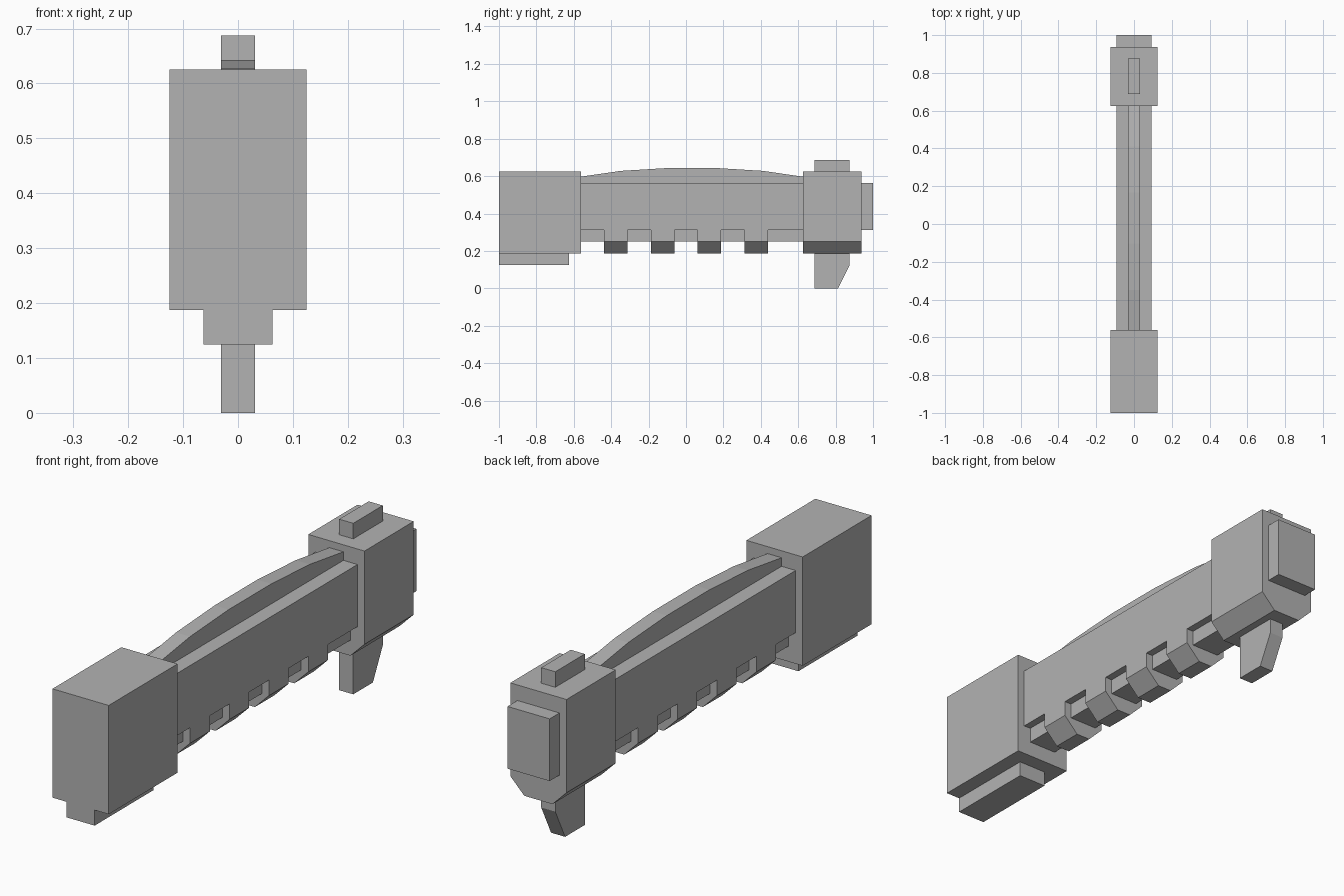
import bpy

cube = bpy.data.objects.get("Cube")
if cube:
    bpy.data.objects.remove(cube, do_unlink=True)

grey = bpy.data.materials.new("plain grey")
grey.use_nodes = True
GREY = (0.45, 0.45, 0.45, 1)
grey.diffuse_color = GREY
grey.node_tree.nodes["Principled BSDF"].inputs["Base Color"].default_value = GREY

U = 1 / 32  # modelling grid unit


def prism(name, points, start, end, axis):
    """Extrude a closed outline: axis 'x' takes (y, z) points, axis 'y' takes (x, z)."""
    def place(p, d):
        return (d, p[0], p[1]) if axis == "x" else (p[0], d, p[1])
    n = len(points)
    verts = [place(p, d) for d in (start, end) for p in points]
    faces = [tuple(range(n))[::-1], tuple(range(n, 2 * n))]
    faces += [(i, (i + 1) % n, (i + 1) % n + n, i + n) for i in range(n)]
    if axis == "y":
        faces = [f[::-1] for f in faces]
    mesh = bpy.data.meshes.new(name)
    mesh.from_pydata(verts, [], faces)
    mesh.materials.append(grey)
    obj = bpy.data.objects.new(name, mesh)
    bpy.context.collection.objects.link(obj)
    return obj


def box(name, half_width, y0, y1, z0, z1):
    return prism(name, [(y0, z0), (y1, z0), (y1, z1), (y0, z1)],
                 -half_width, half_width, "x")


def keel_block(name, half_width, y0, y1, z0, z1):
    """Block whose two lower long edges are cut at 45 degrees."""
    c, w = 2 * U, half_width
    outline = [(-w + c, z0), (w - c, z0), (w, z0 + c), (w, z1), (-w, z1), (-w, z0 + c)]
    return prism(name, outline, y0, y1, "y")


# Front block and its base plate
box("front_block", 4 * U, -1, -18 * U, 6 * U, 20 * U)
box("front_base_plate", 2 * U, -1, -20 * U, 4 * U, 6 * U)

# Long body with a narrower spine below
box("body", 3 * U, -18 * U, 20 * U, 10 * U, 18 * U)
box("lower_spine", 2 * U, -18 * U, 20 * U, 8 * U, 10 * U)

# Grip ribs under the body
for i in range(4):
    y = (-14 + 8 * i) * U
    keel_block(f"grip_rib_{i + 1}", 3 * U, y, y + 4 * U, 6 * U, 10 * U)

# Arched top rail
half = [(19 * U, 0.597), (0.38, 0.628), (0.135, 0.643)]
arch = [(U + y, z) for y, z in half] + [(U - y, z) for y, z in reversed(half)]
prism("arched_rail", [(-18 * U, 18 * U), (20 * U, 18 * U)] + arch, -U, U, "x")

# Rear block with end plate, top button and lever
keel_block("rear_block", 4 * U, 20 * U, 30 * U, 6 * U, 20 * U)
box("rear_end_plate", 3 * U, 30 * U, 1, 10 * U, 18 * U)
box("top_button", U, 22 * U, 28 * U, 20 * U, 22 * U)
prism("lever", [(22 * U, 0), (26 * U, 0), (28 * U, 4 * U), (28 * U, 6 * U), (22 * U, 6 * U)],
      -U, U, "x")
